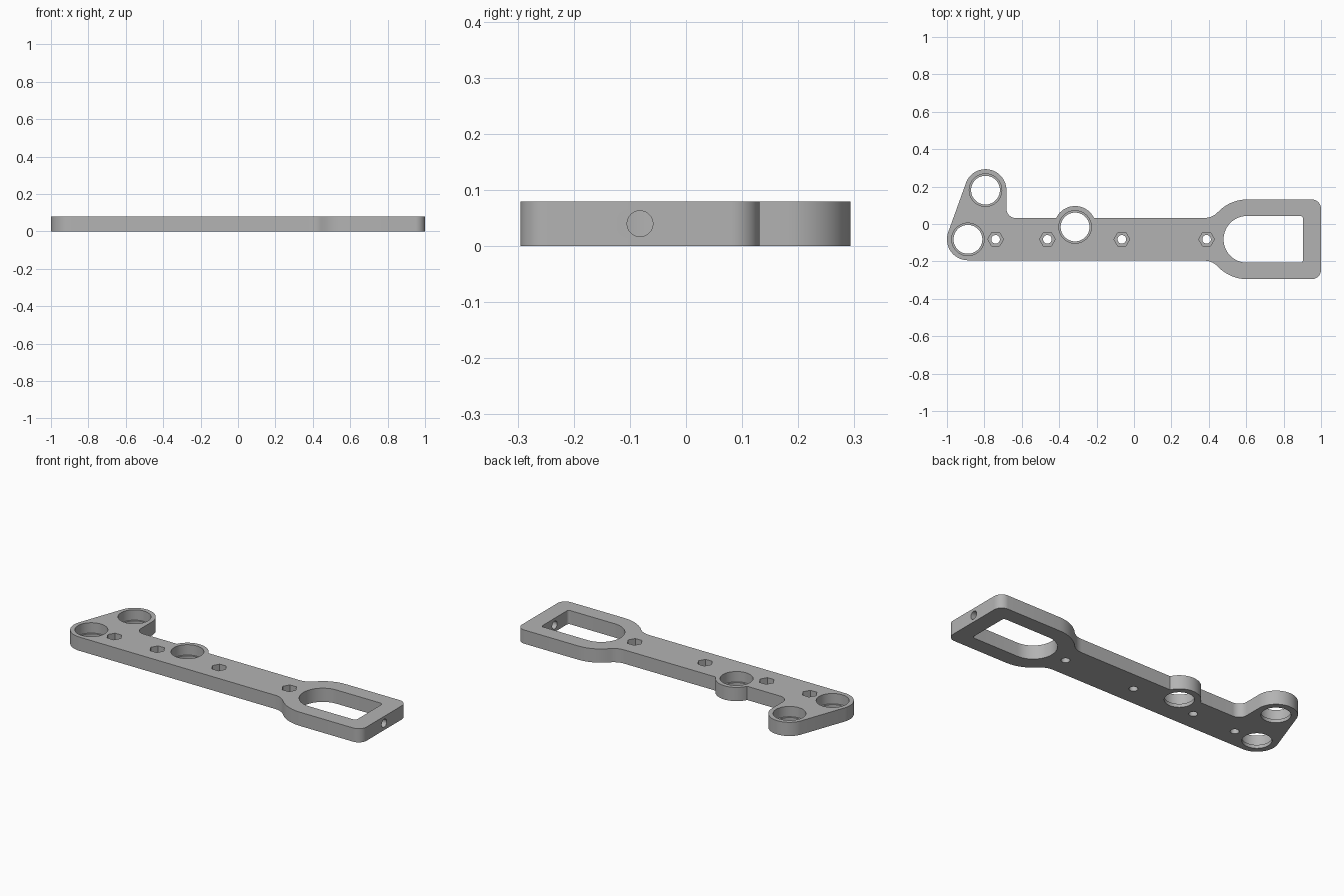
import bpy, bmesh
from math import sin, cos, radians, degrees, atan2, asin, sqrt
from mathutils import Matrix

if "Cube" in bpy.data.objects:
    bpy.data.objects.remove(bpy.data.objects["Cube"])

HEIGHT = 0.08
MID = -0.082            # centre line of the bar
BAR = 0.114             # half width of the bar
RING = 0.112            # outer radius of the round ends
LOW, HIGH, BOSS = (-0.888, MID), (-0.794, 0.181), (-0.315, -0.016)
FRAME_X, FRAME = 0.604, 0.213

grey = bpy.data.materials.new("plain_grey")
grey.use_nodes = True
colour = (0.45, 0.45, 0.45, 1)
grey.diffuse_color = colour
grey.node_tree.nodes["Principled BSDF"].inputs["Base Color"].default_value = colour


def arc(centre, r, start, end):
    n = max(4, int(abs(end - start) / 6))
    angles = [radians(start + (end - start) * i / n) for i in range(n + 1)]
    return [(centre[0] + r * cos(a), centre[1] + r * sin(a)) for a in angles]


def prism(name, outline, z0, z1):
    bm = bmesh.new()
    base = bm.faces.new([bm.verts.new((x, y, z0)) for x, y in outline])
    top = bmesh.ops.extrude_face_region(bm, geom=[base])["geom"]
    bmesh.ops.translate(bm, vec=(0, 0, z1 - z0),
                        verts=[v for v in top if isinstance(v, bmesh.types.BMVert)])
    bmesh.ops.recalc_face_normals(bm, faces=bm.faces)
    mesh = bpy.data.meshes.new(name)
    bm.to_mesh(mesh)
    bm.free()
    mesh.materials.append(grey)
    obj = bpy.data.objects.new(name, mesh)
    bpy.context.collection.objects.link(obj)
    return obj


def hole(name, centre, r, z0, z1, sides=48):
    pts = arc(centre, r, 0, 360)[:-1] if sides > 6 else [
        (centre[0] + r * cos(radians(60 * i)), centre[1] + r * sin(radians(60 * i)))
        for i in range(6)]
    return prism(name, pts, z0, z1)


# Outline of the plate, counter-clockwise from the lower round end
blend = 0.1
dx = sqrt((FRAME + blend) ** 2 - (BAR + blend) ** 2)
phi = degrees(atan2(BAR + blend, dx))
corner = 0.05
side = degrees(atan2(HIGH[0] - LOW[0], LOW[1] - HIGH[1]))
rise = degrees(asin((MID + BAR - BOSS[1]) / RING))
outline = (
    arc(LOW, RING, side, 270)
    + arc((FRAME_X - dx, MID - BAR - blend), blend, 90, phi)
    + arc((FRAME_X, MID), FRAME, 180 + phi, 270)
    + arc((1 - corner, MID - FRAME + corner), corner, 270, 360)
    + arc((1 - corner, MID + FRAME - corner), corner, 0, 90)
    + arc((FRAME_X, MID), FRAME, 90, 180 - phi)
    + arc((FRAME_X - dx, MID + BAR + blend), blend, -phi, -90)
    + arc(BOSS, RING, rise, 180 - rise)
    + arc((HIGH[0] + RING + corner, MID + BAR + corner), corner, 270, 180)
    + arc(HIGH, RING, 0, side)[:-1]
)
plate = prism("mounting_plate", outline, 0, HEIGHT)

# Rounded window in the wide end
win, small = 0.125, 0.015
window = (
    arc((FRAME_X, MID), win, 90, 270)
    + arc((0.904 - small, MID - win + small), small, 270, 360)
    + arc((0.904 - small, MID + win - small), small, 0, 90)
)
cutters = [prism("window_cutter", window, -0.1, 0.2)]

# Large stepped holes with a thin lip at the bottom
for centre in (LOW, HIGH, BOSS):
    cutters.append(hole("lip_cutter", centre, 0.077, -0.1, 0.2))
    cutters.append(hole("seat_cutter", centre, 0.087, 0.02, 0.2))

# Screw holes with hexagonal nut pockets
for x in (-0.74, -0.463, -0.065, 0.388):
    cutters.append(hole("screw_cutter", (x, MID), 0.023, -0.1, 0.2))
    cutters.append(hole("nut_cutter", (x, MID), 0.042, 0.04, 0.2, 6))

# Cross hole through the end wall
cross = hole("end_cutter", (0, 0), 0.023, -0.08, 0.08)
cross.data.transform(Matrix.Translation((0.97, MID, HEIGHT / 2))
                     @ Matrix.Rotation(radians(90), 4, "Y"))
cutters.append(cross)

# Cut the openings, then bake the result
for cutter in cutters:
    cutter.hide_render = True
    mod = plate.modifiers.new(cutter.name, "BOOLEAN")
    mod.operation = "DIFFERENCE"
    mod.solver = "EXACT"
    mod.object = cutter
bpy.context.view_layer.update()
graph = bpy.context.evaluated_depsgraph_get()
baked = bpy.data.meshes.new_from_object(plate.evaluated_get(graph))
plate.modifiers.clear()
plate.data = baked
for cutter in cutters:
    bpy.data.objects.remove(cutter)

bpy.ops.object.select_all(action="DESELECT")
plate.select_set(True)
bpy.context.view_layer.objects.active = plate
bpy.ops.object.shade_smooth_by_angle(angle=radians(30))
